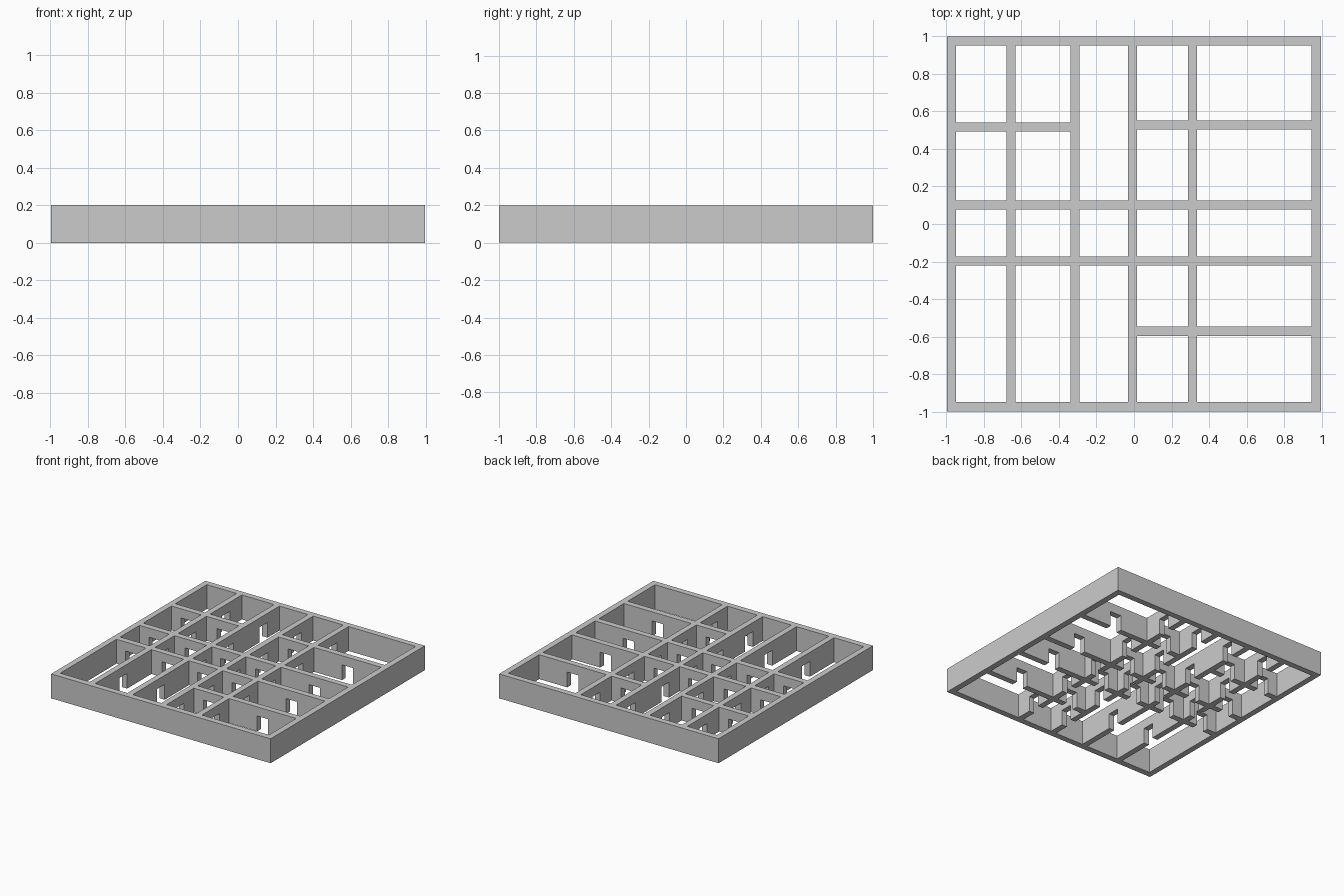
import bpy, bmesh
from mathutils import Vector

if "Cube" in bpy.data.objects:
    bpy.data.objects.remove(bpy.data.objects["Cube"])

H = 0.2            # wall height
DOOR_W, DOOR_H = 0.10, 0.125


def boxes(name, items):
    """One object made of axis-aligned boxes (x0, x1, y0, y1, z0, z1)."""
    bm = bmesh.new()
    for x0, x1, y0, y1, z0, z1 in items:
        vs = bmesh.ops.create_cube(bm, size=1)["verts"]
        for v in vs:
            v.co = Vector((x0 if v.co.x < 0 else x1,
                           y0 if v.co.y < 0 else y1,
                           z0 if v.co.z < 0 else z1))
    me = bpy.data.meshes.new(name)
    bm.to_mesh(me)
    bm.free()
    ob = bpy.data.objects.new(name, me)
    bpy.context.collection.objects.link(ob)
    return ob


# Room columns (x ranges) and the rows (y ranges) inside each of them
left_rows = [(-0.95, -0.222), (-0.173, 0.077), (0.126, 0.492), (0.541, 0.951)]
hall_rows = [(-0.95, -0.222), (-0.173, 0.077), (0.126, 0.951)]
right_rows = [(-0.95, -0.596), (-0.547, -0.222), (-0.173, 0.077),
              (0.126, 0.503), (0.552, 0.951)]
columns = [((-0.948, -0.679), left_rows), ((-0.631, -0.338), left_rows),
           ((-0.290, -0.031), hall_rows), ((0.017, 0.289), right_rows),
           ((0.337, 0.946), right_rows)]

rooms, doors = [], []
for i, ((x0, x1), rows) in enumerate(columns):
    xc = (x0 + x1) / 2
    for j, (y0, y1) in enumerate(rows):
        rooms.append((x0, x1, y0, y1, -0.1, H + 0.1))
        # doorway to the next room behind
        if j + 1 < len(rows):
            doors.append((xc - DOOR_W / 2, xc + DOOR_W / 2,
                          y1 - 0.01, rows[j + 1][0] + 0.01, -0.1, DOOR_H))
    # doorways to the next column, centred on the shorter rooms
    if i + 1 < len(columns):
        (nx, _), nrows = columns[i + 1]
        for y0, y1 in max(rows, nrows, key=len):
            yc = (y0 + y1) / 2
            doors.append((x1 - 0.01, nx + 0.01,
                          yc - DOOR_W / 2, yc + DOOR_W / 2, -0.1, DOOR_H))

# Solid slab, then rooms and doorways cut out of it
walls = boxes("floor_plan_walls", [(-0.996, 0.996, -1, 1, 0, H)])
cutters = [boxes("room_cutter", rooms), boxes("door_cutter", doors)]
bpy.context.view_layer.objects.active = walls
for c in cutters:
    c.hide_render = True
    m = walls.modifiers.new(c.name, "BOOLEAN")
    m.operation, m.solver, m.object = "DIFFERENCE", "EXACT", c
    bpy.ops.object.modifier_apply(modifier=m.name)
for c in cutters:
    bpy.data.objects.remove(c)

mat = bpy.data.materials.new("light grey")
mat.diffuse_color = (0.6, 0.6, 0.6, 1)
mat.use_nodes = True
mat.node_tree.nodes["Principled BSDF"].inputs["Base Color"].default_value = mat.diffuse_color
walls.data.materials.clear()
walls.data.materials.append(mat)
for p in walls.data.polygons:
    p.material_index = 0
